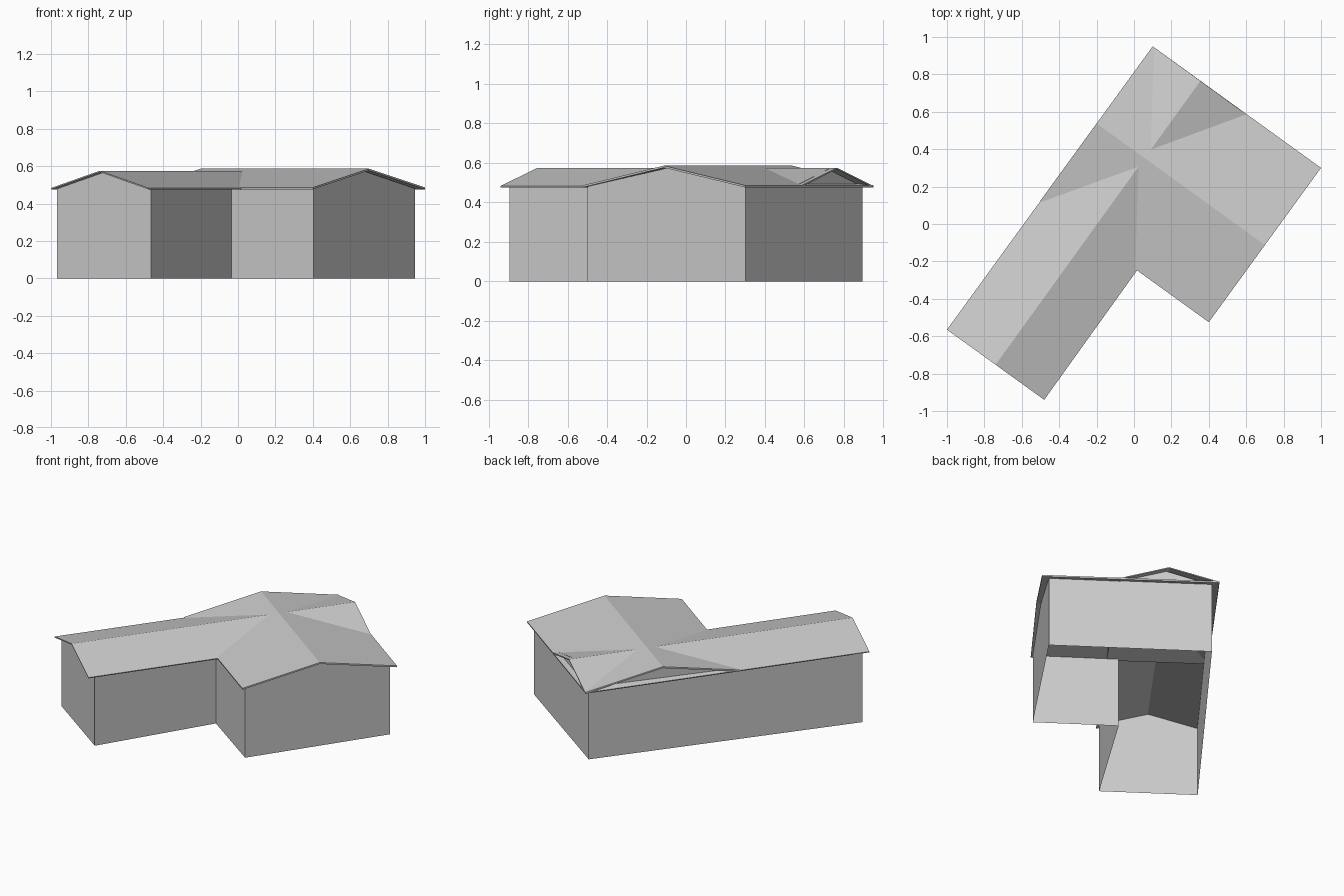
import bpy
from mathutils import Vector

if "Cube" in bpy.data.objects:
    bpy.data.objects.remove(bpy.data.objects["Cube"])

grey = bpy.data.materials.new("light_grey")
grey.use_nodes = True
grey.diffuse_color = (0.6, 0.6, 0.6, 1)
grey.node_tree.nodes["Principled BSDF"].inputs["Base Color"].default_value = (0.6, 0.6, 0.6, 1)

EAVE, WALL_TOP = 0.483, 0.48


def build(name, verts, faces, thickness=0):
    mesh = bpy.data.meshes.new(name)
    mesh.from_pydata([tuple(v) for v in verts], [], faces)
    mesh.materials.append(grey)
    obj = bpy.data.objects.new(name, mesh)
    bpy.context.collection.objects.link(obj)
    if thickness:
        mod = obj.modifiers.new("thickness", "SOLIDIFY")
        mod.thickness = thickness
        mod.offset = -1
    return obj


def at(p, z):
    return Vector((p[0], p[1], z))


def mid(a, b, z):
    return at((Vector(a) + Vector(b)) / 2, z)


# Open-bottomed walls around an L-shaped plan, anticlockwise
plan = [(-0.967, -0.535), (-0.465, -0.893), (-0.035, -0.19),
        (0.404, -0.50), (0.946, 0.302), (0.115, 0.893)]
n = len(plan)
build("walls", [at(p, 0) for p in plan] + [at(p, WALL_TOP) for p in plan],
      [(i, (i + 1) % n, (i + 1) % n + n, i + n) for i in range(n)])


# Gable triangles closing the ends of both roofs
def pediment(name, a, b, peak):
    build(name, [at(a, WALL_TOP), at(b, WALL_TOP), mid(a, b, peak)], [(0, 1, 2)])


a, b, c, d, e, f = plan
pediment("long_wing_front_gable", a, b, 0.568)
pediment("cross_wing_front_gable", d, e, 0.573)
pediment("long_wing_back_gable", (0.60, 0.548), f, 0.568)
pediment("cross_wing_back_gable", f, (-0.462, 0.131), 0.573)

# Roof outline corners
A, B, D = (-1.0, -0.565), (-0.48, -0.94), (0.40, -0.525)
E, F = (1.0, 0.30), (0.10, 0.95)
G, H = (-0.50, 0.125), (0.61, 0.58)

# Long wing roof: two slopes joined at the ridge
build("long_wing_roof",
      [at(A, EAVE), at(F, EAVE), mid(A, B, 0.575), mid(F, H, 0.575),
       at(B, EAVE), at(H, EAVE)],
      [(0, 2, 3, 1), (2, 4, 5, 3)], 0.007)

# Cross wing roof: two separate slabs meeting at the ridge
front_ridge, back_ridge = mid(D, E, 0.586), mid(G, F, 0.586)
build("cross_wing_roof_front",
      [at(G, EAVE + 0.003), at(D, EAVE + 0.003), front_ridge, back_ridge], [(0, 1, 2, 3)], 0.01)
build("cross_wing_roof_back",
      [back_ridge, front_ridge, at(E, EAVE + 0.003), at(F, EAVE + 0.003)], [(0, 1, 2, 3)], 0.01)
